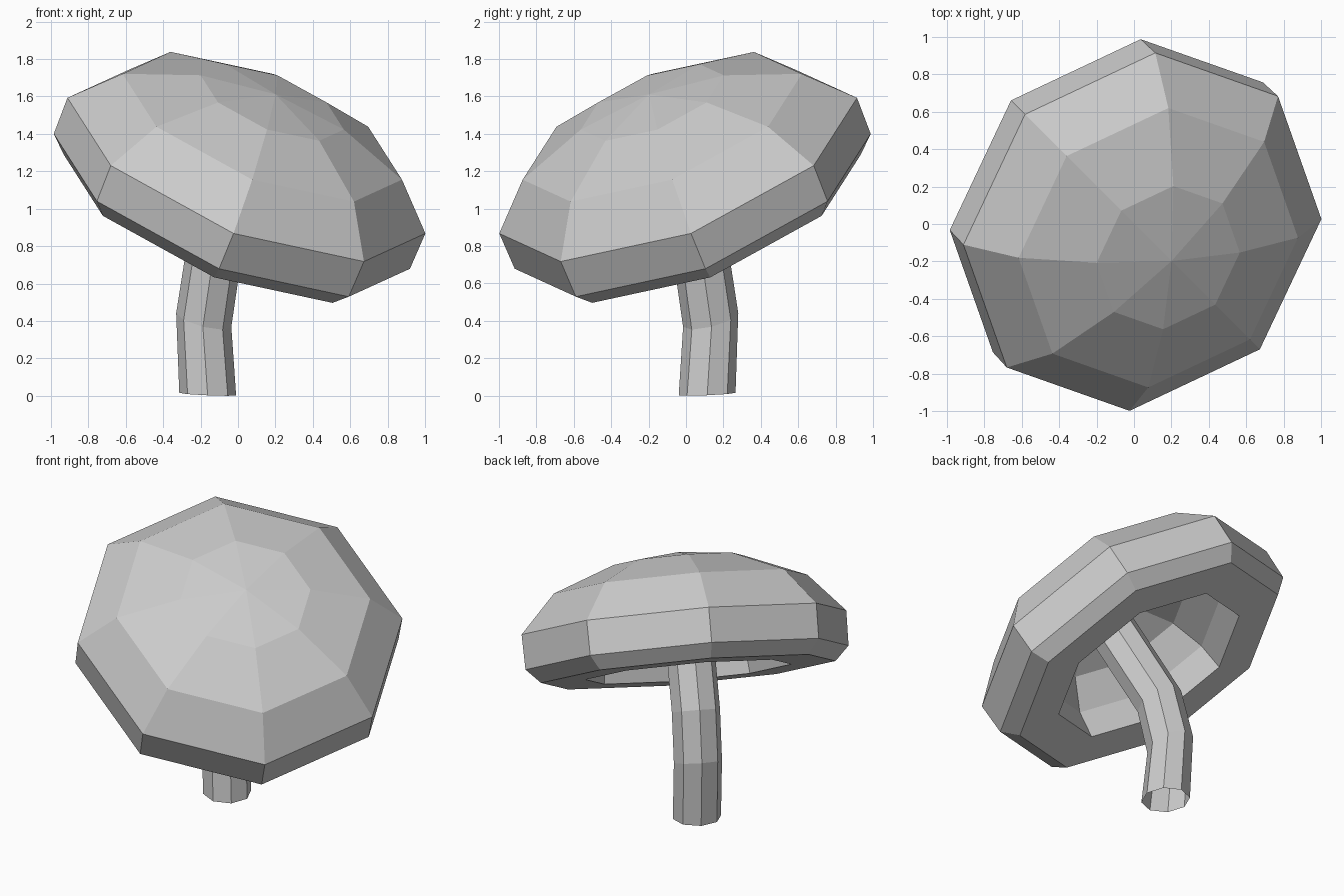
import bpy, bmesh
from math import cos, sin, pi, radians
from mathutils import Matrix, Vector

if "Cube" in bpy.data.objects:
    bpy.data.objects.remove(bpy.data.objects["Cube"])

SIDES = 8
LEAN = radians(-45)          # everything leans toward front right


def frame(centre, tilt, spin=LEAN):
    return Matrix.Translation(centre) @ Matrix.Rotation(spin, 4, 'Z') @ Matrix.Rotation(tilt, 4, 'Y')


def ring(bm, mat, radius, height=0.0):
    """Octagon of vertices, or a single point when the radius is zero."""
    if radius == 0:
        return [bm.verts.new(mat @ Vector((0, 0, height)))]
    return [bm.verts.new(mat @ Vector((radius * cos(2 * pi * i / SIDES),
                                       radius * sin(2 * pi * i / SIDES), height)))
            for i in range(SIDES)]


def loft(name, make_rings):
    bm = bmesh.new()
    rings = make_rings(bm)
    for a, b in zip(rings, rings[1:]):
        for i in range(SIDES):
            j = (i + 1) % SIDES
            if len(a) == 1:
                bm.faces.new((a[0], b[i], b[j]))
            elif len(b) == 1:
                bm.faces.new((a[i], b[0], a[j]))
            else:
                bm.faces.new((a[i], b[i], b[j], a[j]))
    bmesh.ops.recalc_face_normals(bm, faces=bm.faces)
    mesh = bpy.data.meshes.new(name)
    bm.to_mesh(mesh)
    bm.free()
    obj = bpy.data.objects.new(name, mesh)
    bpy.context.collection.objects.link(obj)
    return obj


# Cap: dome, straight band, bevelled rim, flat underside and hollow inside
cap_profile = [(0, 0.44), (0.41, 0.39), (0.80, 0.24), (1.025, 0), (1.02, -0.22),
               (0.93, -0.31), (0.65, -0.31), (0.62, -0.13), (0.50, 0.06),
               (0.25, 0.19), (0, 0.23)]
cap_frame = frame((0.045, -0.042, 1.23), radians(30))
loft("mushroom_cap", lambda bm: [ring(bm, cap_frame, r, h) for r, h in cap_profile])

# Stem: open bent tube curving into the cap
stem_path = [((-0.162, 0.113, 0.009), 3.5), ((-0.183, 0.132, 0.405), 20),
             ((-0.135, 0.085, 0.72), 27), ((0.135, -0.18, 1.40), 30)]


def stem_rings(bm):
    return [ring(bm, frame(c, radians(t)), 0.152) for c, t in stem_path]


loft("mushroom_stem", stem_rings)
